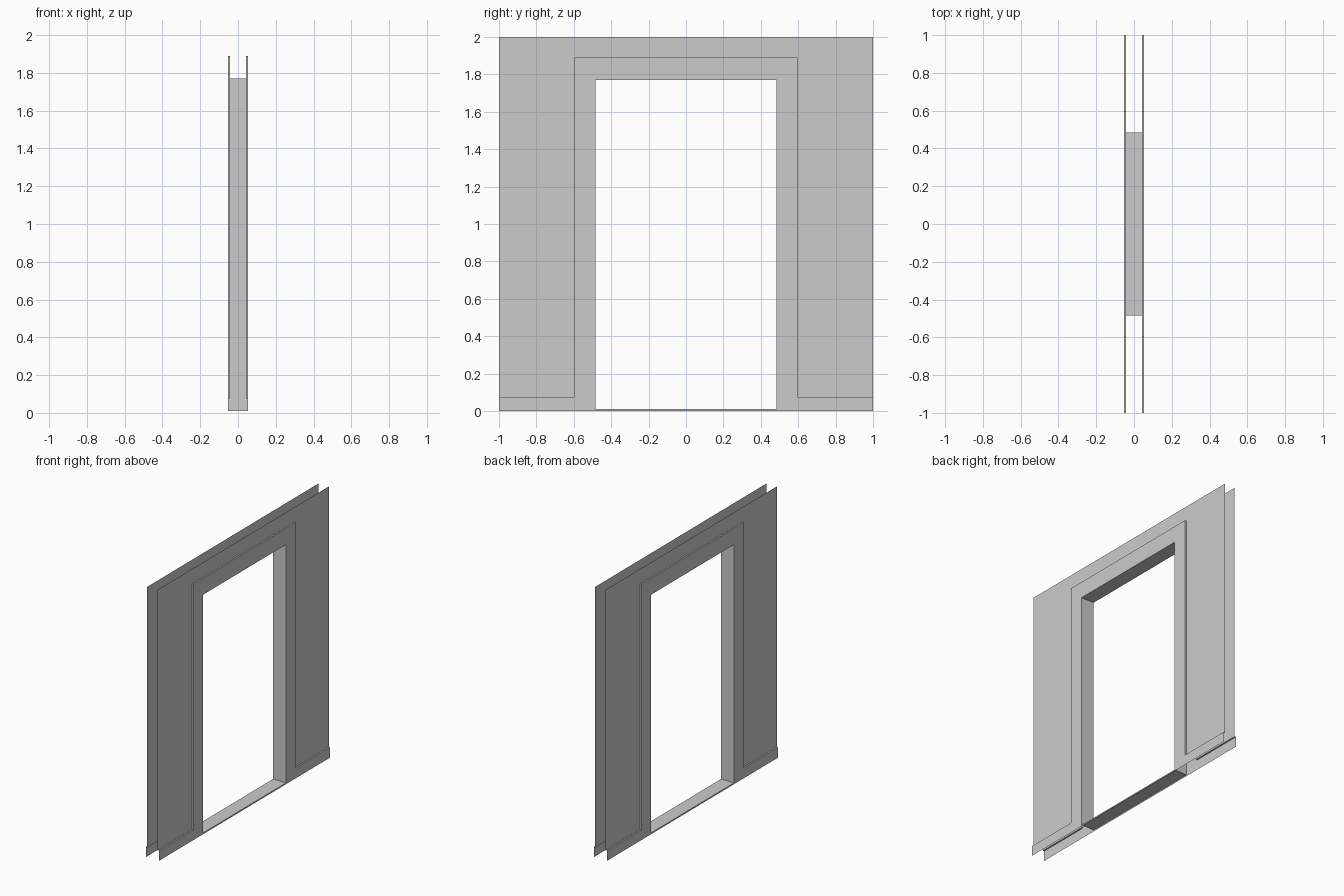
import bpy

if "Cube" in bpy.data.objects:
    bpy.data.objects.remove(bpy.data.objects["Cube"])

WALL_X, TRIM_X = 0.042, 0.053      # wall skin and raised trim planes
OPEN_Y, OPEN_Z = 0.485, 1.77       # door opening
TRIM_Y, TRIM_Z = 0.595, 1.89       # outer edge of casing
BASE_Z, SILL_Z = 0.075, 0.01       # baseboard and threshold heights


def mirrored(name, verts, faces):
    """Quarter of a part, mirrored across x and y."""
    mesh = bpy.data.meshes.new(name)
    mesh.from_pydata(verts, [], faces)
    obj = bpy.data.objects.new(name, mesh)
    bpy.context.collection.objects.link(obj)
    mod = obj.modifiers.new("Mirror", 'MIRROR')
    mod.use_axis = (True, True, False)
    mod.merge_threshold = 0.0001
    return obj


def panel(name, x, outline):
    """Flat face in the yz plane at x, outline anticlockwise."""
    return mirrored(name, [(x, y, z) for y, z in outline], [range(len(outline))])


def strip(name, x0, x1, path):
    """Ribbon following a yz path, spanning x0 to x1."""
    n = len(path)
    verts = [(x, y, z) for x in (x0, x1) for y, z in path]
    return mirrored(name, verts, [(i, i + n, i + n + 1, i + 1) for i in range(n - 1)])


# Thin wall skins
panel("wall_skin", WALL_X, [
    (0, TRIM_Z), (TRIM_Y, TRIM_Z), (TRIM_Y, BASE_Z), (1, BASE_Z), (1, 2), (0, 2)])

# Casing, baseboard and threshold front in one flush face
panel("casing_and_baseboard", TRIM_X, [
    (0, 0), (1, 0), (1, BASE_Z), (TRIM_Y, BASE_Z), (TRIM_Y, TRIM_Z),
    (0, TRIM_Z), (0, OPEN_Z), (OPEN_Y, OPEN_Z), (OPEN_Y, SILL_Z), (0, SILL_Z)])

# Ledge returning the trim to the wall
strip("trim_edge", WALL_X, TRIM_X, [
    (1, BASE_Z), (TRIM_Y, BASE_Z), (TRIM_Y, TRIM_Z), (0, TRIM_Z)])

# Jambs, head and threshold lining the opening
strip("door_lining", 0, TRIM_X, [
    (0, OPEN_Z), (OPEN_Y, OPEN_Z), (OPEN_Y, SILL_Z), (0, SILL_Z)])
